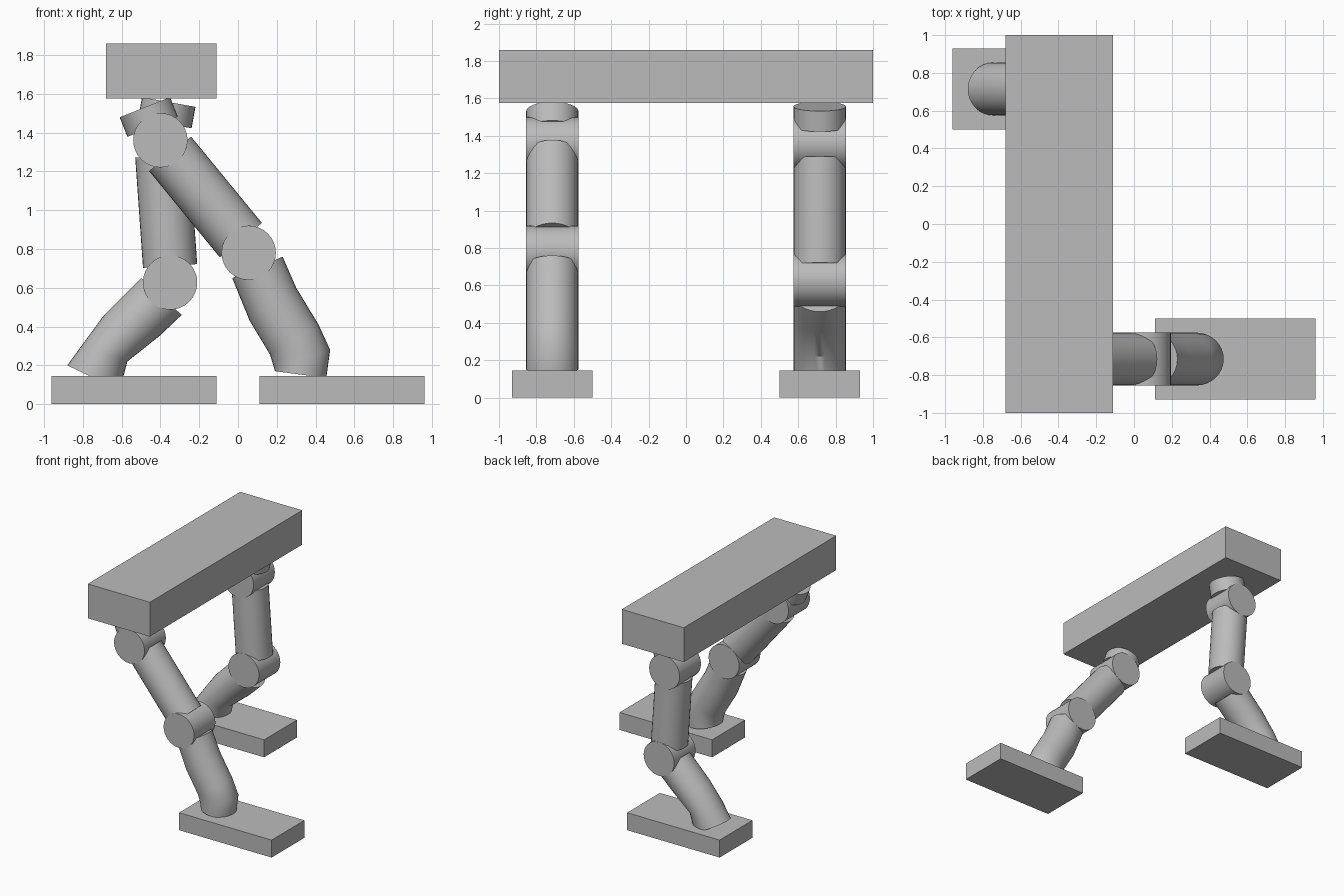
import bpy, bmesh, math
from mathutils import Vector

cube = bpy.data.objects.get("Cube")
if cube:
    bpy.data.objects.remove(cube, do_unlink=True)

grey = bpy.data.materials.new("plain grey")
grey.use_nodes = True
grey.diffuse_color = (0.5, 0.5, 0.5, 1)
grey.node_tree.nodes["Principled BSDF"].inputs["Base Color"].default_value = (0.5, 0.5, 0.5, 1)

SIDES = 32
RADIUS = 0.14


def finish(name, bm, smooth=True):
    bmesh.ops.recalc_face_normals(bm, faces=bm.faces)
    mesh = bpy.data.meshes.new(name)
    bm.to_mesh(mesh)
    bm.free()
    mesh.materials.append(grey)
    obj = bpy.data.objects.new(name, mesh)
    bpy.context.collection.objects.link(obj)
    if smooth:
        bpy.ops.object.select_all(action='DESELECT')
        obj.select_set(True)
        bpy.context.view_layer.objects.active = obj
        bpy.ops.object.shade_smooth_by_angle(angle=math.radians(35))
    return obj


def box(name, low, high):
    bm = bmesh.new()
    bmesh.ops.create_cube(bm, size=1)
    for v in bm.verts:
        v.co = [a + (b - a) * (c + 0.5) for a, b, c in zip(low, high, v.co)]
    return finish(name, bm, smooth=False)


def tube(name, y, rings):
    """Capped tube lofted through rings, each given by its two edge points (x, z)."""
    bm = bmesh.new()
    loops = []
    for (xa, za), (xb, zb) in rings:
        mid = Vector(((xa + xb) / 2, y, (za + zb) / 2))
        half = Vector(((xb - xa) / 2, 0, (zb - za) / 2))
        side = Vector((0, RADIUS, 0))
        angles = [math.tau * i / SIDES for i in range(SIDES)]
        loops.append([bm.verts.new(mid + half * math.cos(a) + side * math.sin(a)) for a in angles])
    for lower, upper in zip(loops, loops[1:]):
        for i in range(SIDES):
            j = (i + 1) % SIDES
            bm.faces.new((lower[i], lower[j], upper[j], upper[i]))
    bm.faces.new(loops[0])
    bm.faces.new(loops[-1])
    return finish(name, bm)


def straight(name, y, start, end):
    """Round cylinder between two points (x, z)."""
    a, b = Vector(start), Vector(end)
    d = (b - a).normalized()
    across = Vector((-d.y, d.x)) * RADIUS
    return tube(name, y, [(p - across, p + across) for p in (a, b)])


def joint(name, y, centre):
    """Cylinder lying across the leg."""
    bm = bmesh.new()
    bmesh.ops.create_cone(bm, cap_ends=True, segments=SIDES, radius1=RADIUS,
                          radius2=RADIUS, depth=2 * RADIUS)
    for v in bm.verts:
        x, h, z = v.co.x, v.co.z, v.co.y
        v.co = (centre[0] + x, y + h, centre[1] + z)
    return finish(name, bm)


# Long body slab
box("body", (-0.68, -1, 1.575), (-0.11, 1, 1.86))

# Each leg: side position, joints, straight segments, bent shin and foot extent
legs = {
    "right": dict(
        y=-0.715, hip=(-0.40, 1.36), knee=(0.055, 0.78),
        stub=((-0.48, 1.53), (-0.44, 1.43)),
        thigh=((-0.35, 1.29), (0.015, 0.845)),
        shin=[((-0.03, 0.65), (0.23, 0.76)), ((0.06, 0.43), (0.30, 0.60)),
              ((0.165, 0.255), (0.415, 0.41)), ((0.185, 0.19), (0.475, 0.28)),
              ((0.19, 0.17), (0.455, 0.135))],
        foot=(0.11, 0.96)),
    "left": dict(
        y=0.715, hip=(-0.40, 1.36), knee=(-0.35, 0.627),
        stub=((-0.357, 1.557), (-0.377, 1.447)),
        thigh=((-0.39, 1.28), (-0.35, 0.712)),
        shin=[((-0.50, 0.65), (-0.29, 0.46)), ((-0.69, 0.46), (-0.40, 0.355)),
              ((-0.80, 0.31), (-0.57, 0.22)), ((-0.88, 0.20), (-0.61, 0.07))],
        foot=(-0.96, -0.11)),
}

for side, leg in legs.items():
    y = leg["y"]
    straight(side + "_hip_stub", y, *leg["stub"])
    joint(side + "_hip_joint", y, leg["hip"])
    straight(side + "_thigh", y, *leg["thigh"])
    joint(side + "_knee_joint", y, leg["knee"])
    tube(side + "_shin", y, leg["shin"])
    box(side + "_foot", (leg["foot"][0], y - 0.215, 0), (leg["foot"][1], y + 0.215, 0.145))
